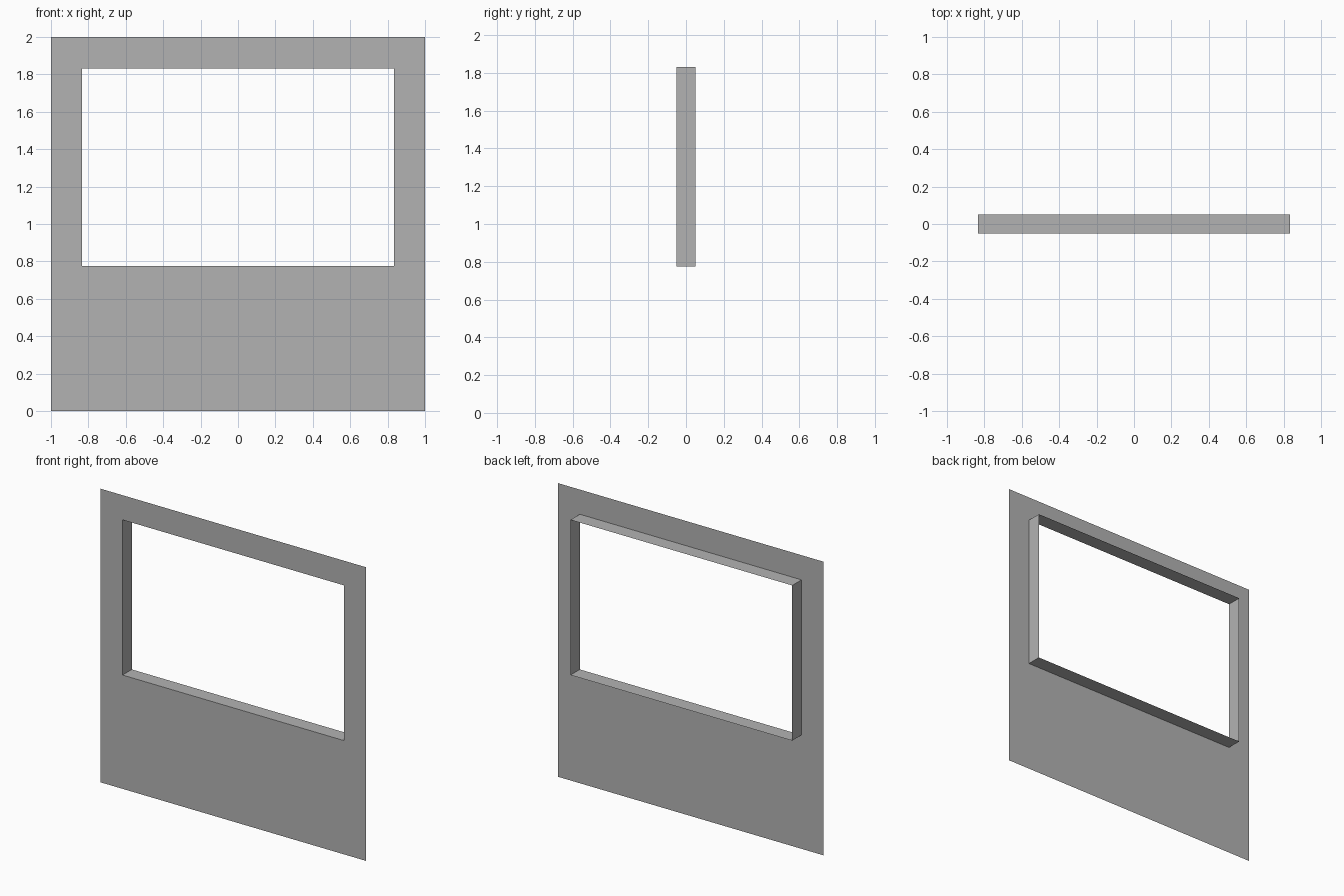
import bpy

if "Cube" in bpy.data.objects:
    bpy.data.objects.remove(bpy.data.objects["Cube"])

# One plain grey for everything
grey = bpy.data.materials.new("wall grey")
grey.diffuse_color = (0.45, 0.45, 0.45, 1)
grey.use_nodes = True
grey.node_tree.nodes["Principled BSDF"].inputs["Base Color"].default_value = grey.diffuse_color

FRONT, BACK = -0.05, 0.05
HALF, TOP = 1.0, 2.0
WIN_X, WIN_LOW, WIN_HIGH = 0.835, 0.775, 1.832


def sheet(name, verts, faces):
    mesh = bpy.data.meshes.new(name)
    mesh.from_pydata(verts, [], faces)
    mesh.materials.append(grey)
    ob = bpy.data.objects.new(name, mesh)
    bpy.context.collection.objects.link(ob)
    return ob


# Wall halves: thin sheets around the opening, meeting in a centre seam
for side, name in ((-1, "left_wall_panel"), (1, "right_wall_panel")):
    outline = [(0, 0), (HALF, 0), (HALF, TOP), (0, TOP),
               (0, WIN_HIGH), (WIN_X, WIN_HIGH), (WIN_X, WIN_LOW), (0, WIN_LOW)]
    verts = [(side * x, FRONT, z) for x, z in outline]
    faces = [(0, 1, 6, 7), (1, 2, 5, 6), (2, 3, 4, 5)]
    if side < 0:
        faces = [f[::-1] for f in faces]
    sheet(name, verts, faces)

# Window reveal: four thin sheets running back from the opening
corners = [(-WIN_X, WIN_LOW), (WIN_X, WIN_LOW), (WIN_X, WIN_HIGH), (-WIN_X, WIN_HIGH)]
verts = [(x, y, z) for y in (FRONT, BACK) for x, z in corners]
faces = [(i, (i + 1) % 4, (i + 1) % 4 + 4, i + 4) for i in range(4)]
sheet("window_reveal", verts, faces)
